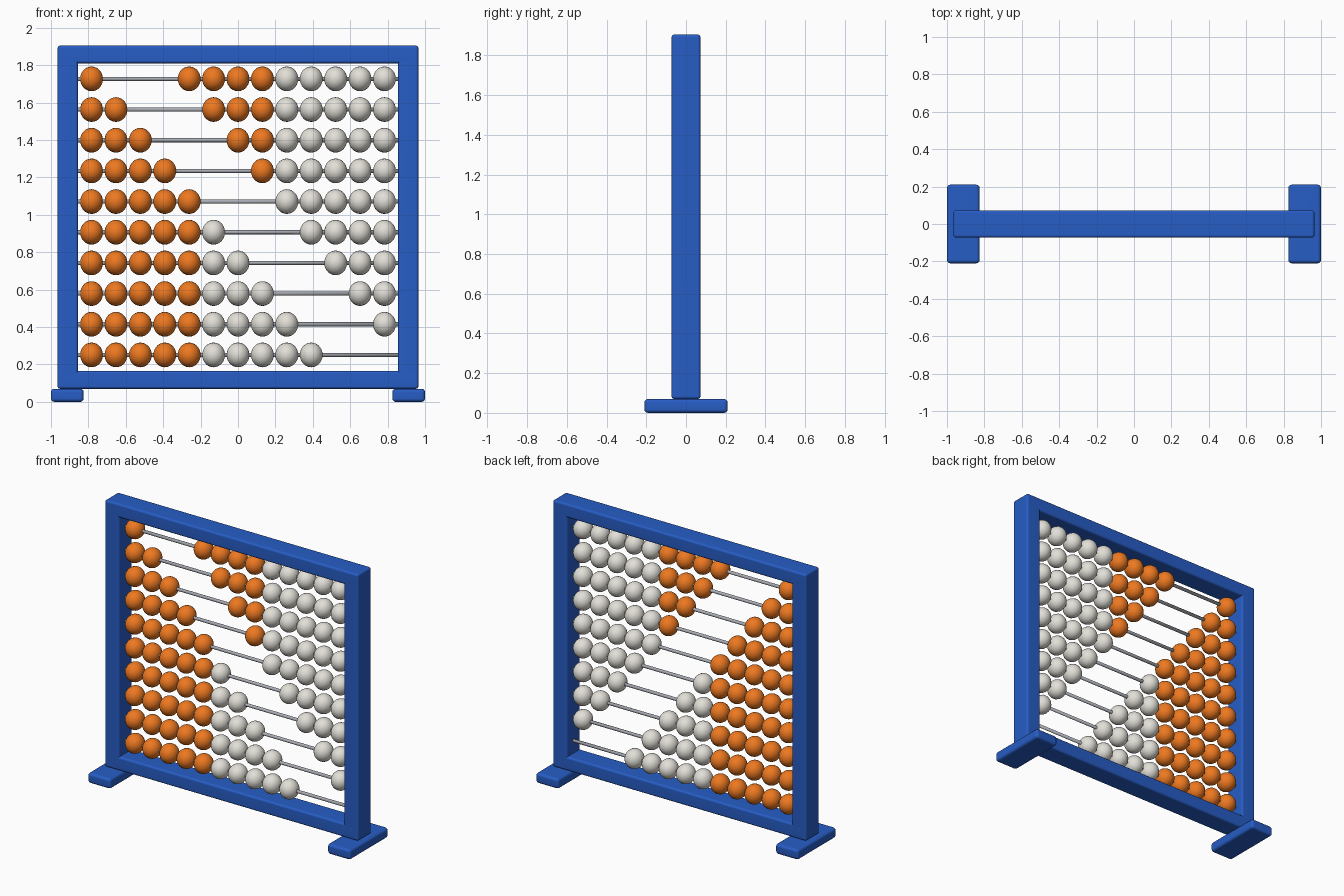
import bpy, bmesh
from mathutils import Matrix

if "Cube" in bpy.data.objects:
    bpy.data.objects.remove(bpy.data.objects["Cube"])


def material(name, rgb):
    m = bpy.data.materials.new(name)
    m.diffuse_color = (*rgb, 1)
    m.use_nodes = True
    m.node_tree.nodes["Principled BSDF"].inputs["Base Color"].default_value = m.diffuse_color
    return m


BLUE = material("blue_paint", (0.02, 0.11, 0.56))
ORANGE = material("orange_bead", (0.85, 0.19, 0.015))
WHITE = material("white_bead", (0.76, 0.74, 0.68))
STEEL = material("rod_metal", (0.4, 0.42, 0.46))


def make(name, bm, mat):
    me = bpy.data.meshes.new(name)
    bm.to_mesh(me)
    bm.free()
    me.materials.append(mat)
    me.shade_smooth()
    ob = bpy.data.objects.new(name, me)
    bpy.context.collection.objects.link(ob)
    return ob


def box(name, lo, hi, bevel):
    bm = bmesh.new()
    bmesh.ops.create_cube(bm, size=1)
    size = [b - a for a, b in zip(lo, hi)]
    mid = [(a + b) / 2 for a, b in zip(lo, hi)]
    bmesh.ops.scale(bm, vec=size, verts=bm.verts)
    bmesh.ops.translate(bm, vec=mid, verts=bm.verts)
    bmesh.ops.bevel(bm, geom=bm.edges[:], offset=bevel, segments=3,
                    profile=0.5, affect='EDGES')
    ob = make(name, bm, BLUE)
    mod = ob.modifiers.new("normals", 'WEIGHTED_NORMAL')
    mod.keep_sharp = True
    return ob


# frame: rails across the full width, posts on both sides, flat feet
D = 0.073
box("top_rail", (-0.965, -D, 1.81), (0.965, D, 1.905), 0.014)
box("bottom_rail", (-0.965, -D, 0.07), (0.965, D, 0.165), 0.014)
for side, s in (("left", -1), ("right", 1)):
    def span(a, b):
        return sorted((s * a, s * b))
    x0, x1 = span(0.855, 0.965)
    box(side + "_post", (x0, -D, 0.07), (x1, D, 1.905), 0.014)
    x0, x1 = span(0.825, 1.0)
    box(side + "_foot", (x0, -0.21, 0.0), (x1, 0.21, 0.07), 0.018)

# bead mesh, slightly flattened along the rod, one per colour
ROWS, SLOTS, PITCH = 10, 13, 0.1305
bead_mesh = {}
for name, mat in (("orange", ORANGE), ("white", WHITE)):
    bm = bmesh.new()
    bmesh.ops.create_uvsphere(bm, u_segments=24, v_segments=14, radius=1)
    bmesh.ops.scale(bm, vec=(0.066, 0.066, 0.061), verts=bm.verts)
    bmesh.ops.rotate(bm, matrix=Matrix.Rotation(1.5707963, 3, 'Y'), verts=bm.verts)
    ob = make(name + "_bead", bm, mat)
    bead_mesh[name] = ob.data
    bpy.data.objects.remove(ob)

# rods with ten beads each; one more bead pushed left on every lower row
for row in range(ROWS):
    z = 1.727 - row * 0.164
    bm = bmesh.new()
    bmesh.ops.create_cone(bm, cap_ends=True, segments=16, radius1=0.011,
                          radius2=0.011, depth=1.78,
                          matrix=Matrix.Translation((0, 0, z)) @ Matrix.Rotation(1.5707963, 4, 'Y'))
    make(f"rod_{row + 1}", bm, STEEL)
    for i in range(10):
        slot = i if i <= row else i + SLOTS - 10
        colour = "orange" if i < 5 else "white"
        bead = bpy.data.objects.new(f"{colour}_bead_{row + 1}_{i + 1}", bead_mesh[colour])
        bead.location = ((slot - 6) * PITCH, 0, z)
        bpy.context.collection.objects.link(bead)
